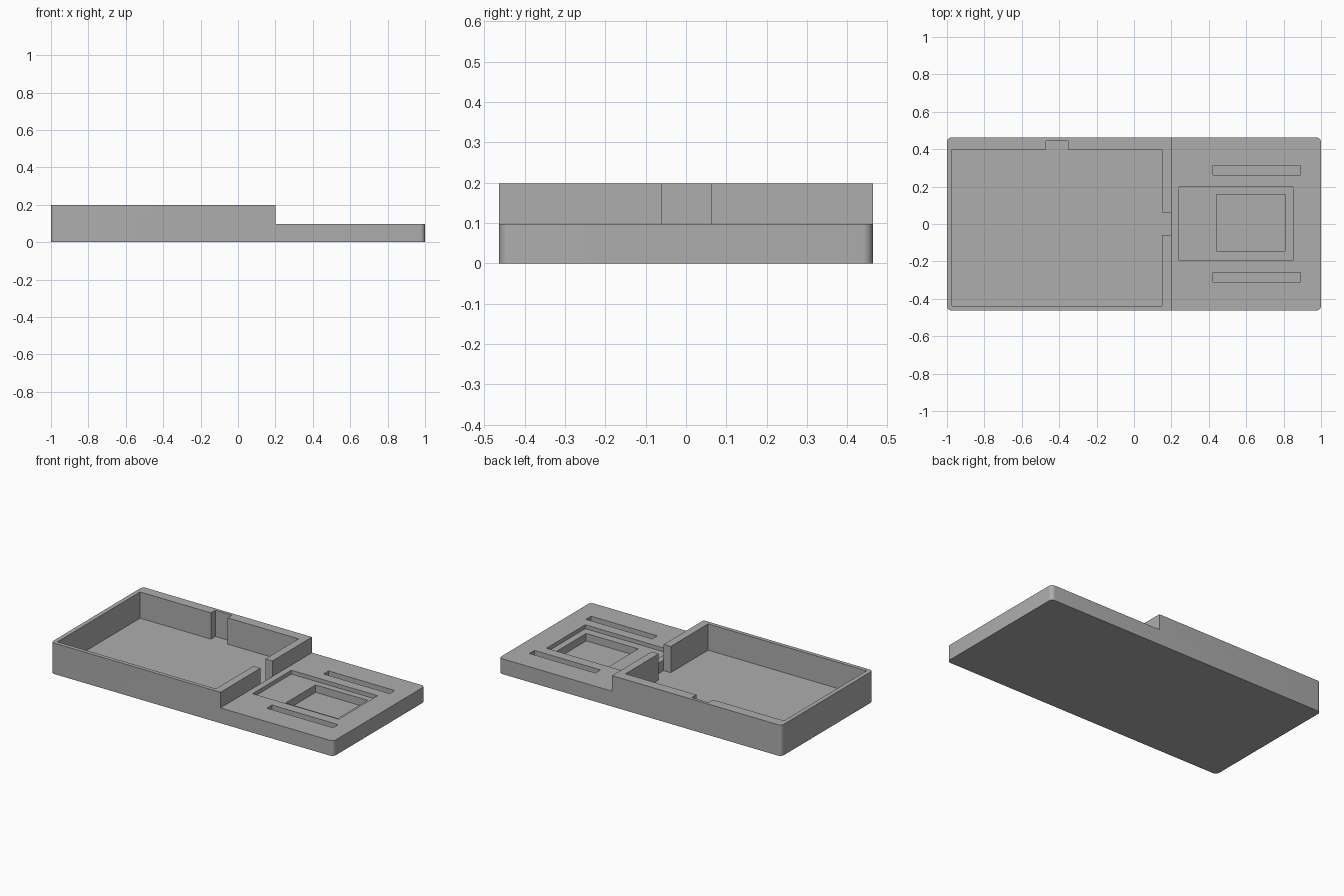
import bpy, bmesh, math

if "Cube" in bpy.data.objects:
    bpy.data.objects.remove(bpy.data.objects["Cube"])

X, Y, R = 1.0, 0.463, 0.025            # half length, half width, corner radius
TOP, LOW, FLOOR = 0.198, 0.098, 0.03   # tall rim, low deck, tray floor
STEP = 0.2                             # where the rim drops to the deck

grey = bpy.data.materials.new("plain grey")
grey.diffuse_color = (0.42, 0.42, 0.42, 1)
grey.use_nodes = True
grey.node_tree.nodes["Principled BSDF"].inputs["Base Color"].default_value = grey.diffuse_color


def prism(name, outline, z0, z1):
    """Extrude a counter-clockwise outline from z0 to z1."""
    bm = bmesh.new()
    face = bm.faces.new([bm.verts.new((x, y, z0)) for x, y in outline])
    ext = bmesh.ops.extrude_face_region(bm, geom=[face])
    verts = [v for v in ext["geom"] if isinstance(v, bmesh.types.BMVert)]
    bmesh.ops.translate(bm, verts=verts, vec=(0, 0, z1 - z0))
    bmesh.ops.recalc_face_normals(bm, faces=bm.faces)
    mesh = bpy.data.meshes.new(name)
    bm.to_mesh(mesh)
    bm.free()
    obj = bpy.data.objects.new(name, mesh)
    bpy.context.collection.objects.link(obj)
    mesh.materials.append(grey)
    return obj


def rect(x0, x1, y0, y1):
    return [(x0, y0), (x1, y0), (x1, y1), (x0, y1)]


# Solid body with rounded vertical corners
outline = []
for k, (sx, sy) in enumerate([(1, 1), (-1, 1), (-1, -1), (1, -1)]):
    for i in range(9):
        a = math.radians(90 * k + 90 * i / 8)
        outline.append((sx * (X - R) + R * math.cos(a), sy * (Y - R) + R * math.sin(a)))
body = prism("holder_body", outline, 0, TOP)

# Tray pocket with a notch in the rear wall and a gap in the dividing wall
tray = [(-0.972, -0.438), (0.15, -0.438), (0.15, -0.06), (STEP, -0.06), (STEP, 0.062),
        (0.15, 0.062), (0.15, 0.398), (-0.352, 0.398), (-0.352, 0.443),
        (-0.47, 0.443), (-0.47, 0.398), (-0.972, 0.398)]

cutters = [
    prism("deck_step_cutter", rect(STEP, 1.2, -0.7, 0.7), LOW, 0.4),
    prism("tray_cutter", tray, FLOOR, 0.3),
    prism("deck_recess_cutter", rect(0.24, 0.85, -0.195, 0.197), 0.073, 0.3),
    prism("deck_well_cutter", rect(0.44, 0.808, -0.145, 0.157), 0.025, 0.3),
    prism("rear_slot_cutter", rect(0.422, 0.89, 0.262, 0.313), 0.05, 0.3),
    prism("front_slot_cutter", rect(0.422, 0.89, -0.311, -0.259), 0.05, 0.3),
]
for c in cutters:
    mod = body.modifiers.new(c.name, "BOOLEAN")
    mod.operation = "DIFFERENCE"
    mod.solver = "EXACT"
    mod.object = c
    c.hide_render = True

# Bake the cuts and drop the cutters
bpy.context.view_layer.objects.active = body
body.select_set(True)
for c in cutters:
    bpy.ops.object.modifier_apply(modifier=c.name)
    bpy.data.objects.remove(c)

# Smooth rounded corners, keep every other edge sharp
bpy.ops.object.select_all(action="DESELECT")
body.select_set(True)
bpy.ops.object.shade_smooth_by_angle(angle=math.radians(30))
